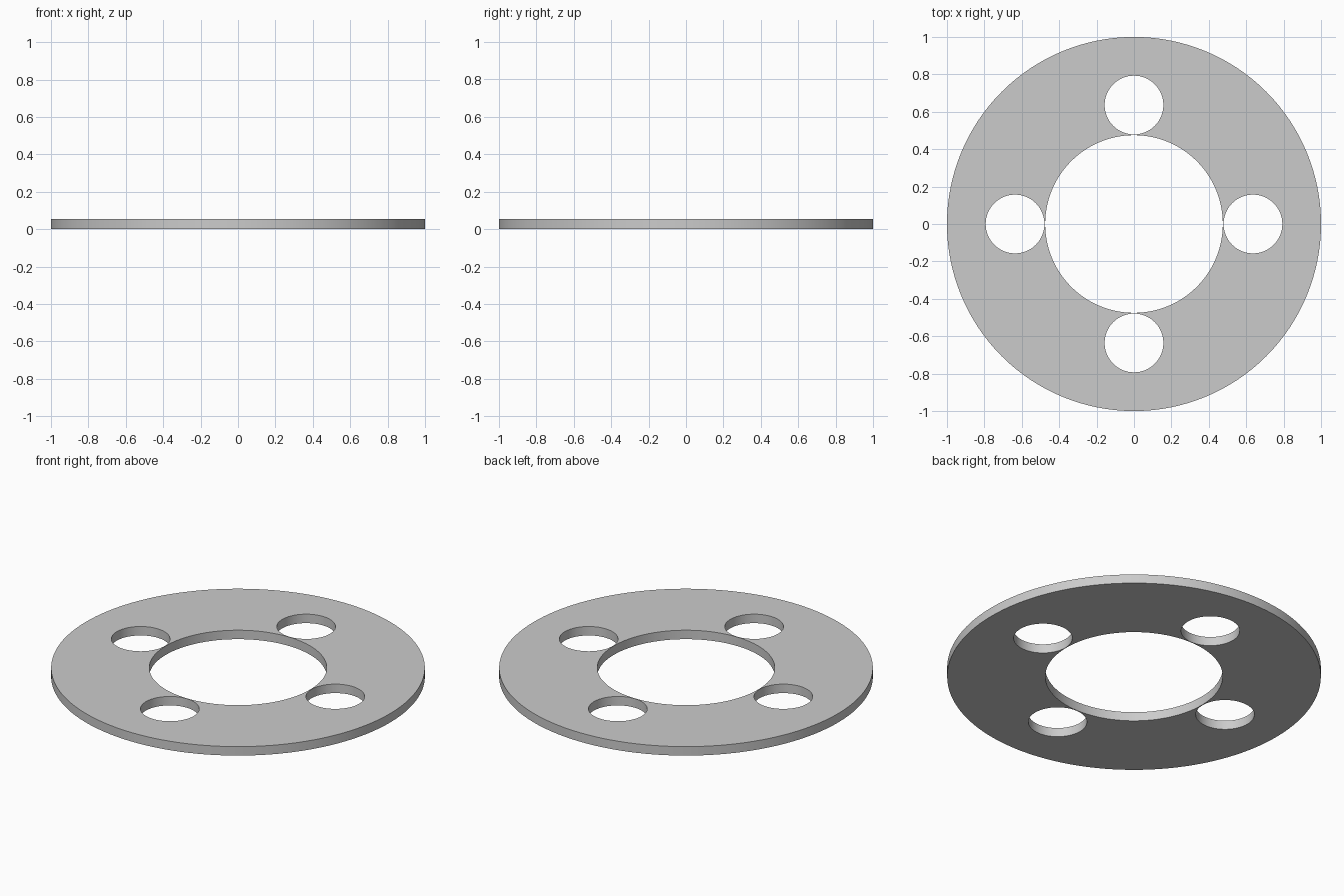
import bpy, bmesh
from math import sin, cos, pi

if "Cube" in bpy.data.objects:
    bpy.data.objects.remove(bpy.data.objects["Cube"])

THICK = 0.053

# Flat profile: outer rim, centre bore and four bolt holes
curve = bpy.data.curves.new("flange_profile", 'CURVE')
curve.dimensions = '2D'
curve.fill_mode = 'BOTH'
curve.extrude = THICK / 2


def add_circle(cx, cy, r, n):
    s = curve.splines.new('POLY')
    s.points.add(n - 1)
    for i, p in enumerate(s.points):
        a = 2 * pi * i / n
        p.co = (cx + r * cos(a), cy + r * sin(a), 0, 1)
    s.use_cyclic_u = True


add_circle(0, 0, 1.0, 128)
add_circle(0, 0, 0.475, 96)
for k in range(4):
    add_circle(0.636 * cos(k * pi / 2), 0.636 * sin(k * pi / 2), 0.157, 64)

# Turn the extruded profile into a solid plate standing on z = 0
helper = bpy.data.objects.new("profile_helper", curve)
bpy.context.collection.objects.link(helper)
deps = bpy.context.evaluated_depsgraph_get()
mesh = bpy.data.meshes.new_from_object(helper.evaluated_get(deps))
bpy.data.objects.remove(helper)

bm = bmesh.new()
bm.from_mesh(mesh)
bmesh.ops.remove_doubles(bm, verts=bm.verts, dist=1e-5)
bmesh.ops.translate(bm, verts=bm.verts, vec=(0, 0, THICK / 2))
bmesh.ops.recalc_face_normals(bm, faces=bm.faces)
bm.to_mesh(mesh)
bm.free()

plate = bpy.data.objects.new("flange_plate", mesh)
bpy.context.collection.objects.link(plate)
bpy.context.view_layer.objects.active = plate
plate.select_set(True)
bpy.ops.object.shade_smooth_by_angle()
